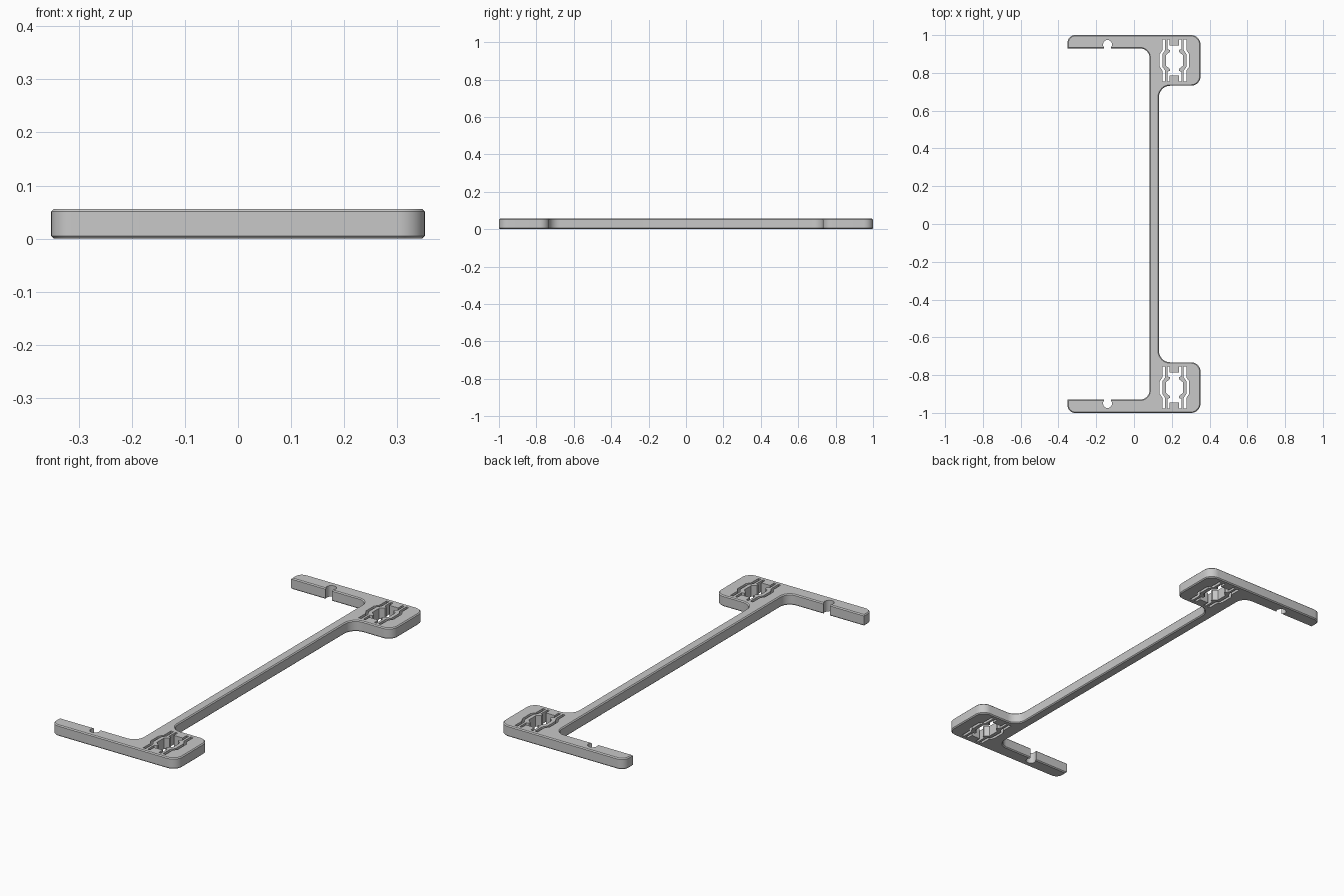
import bpy, bmesh
from math import sin, cos, pi, asin
from mathutils import Vector

cube = bpy.data.objects.get("Cube")
if cube:
    bpy.data.objects.remove(cube, do_unlink=True)

THICK, CHAMFER = 0.056, 0.005
PAD_X, PAD_Y = 0.214, 0.866


def rounded(corners, steps=8):
    """Round the right-angled corners of a closed outline."""
    out = []
    for i, (x, y, r) in enumerate(corners):
        b = Vector((x, y))
        if r == 0:
            out.append(b)
            continue
        u = (Vector(corners[i - 1][:2]) - b).normalized()
        w = (Vector(corners[(i + 1) % len(corners)][:2]) - b).normalized()
        for k in range(steps + 1):
            t = k / steps * pi / 2
            out.append(b + r * (u + w) - r * (u * sin(t) + w * cos(t)))
    return out


def inset(outline, d):
    """Move every side of a clockwise outline inwards by d."""
    out = []
    for i, p in enumerate(outline):
        e0 = (p - outline[i - 1]).normalized()
        e1 = (outline[(i + 1) % len(outline)] - p).normalized()
        n0, n1 = Vector((e0.y, -e0.x)), Vector((e1.y, -e1.x))
        out.append(p + (n0 + n1) * d / (1 + n0.dot(n1)))
    return out


def loft(bm, layers):
    """Add a closed solid through (outline, height) layers."""
    rings = [[bm.verts.new((p[0], p[1], z)) for p in pts] for pts, z in layers]
    faces = [bm.faces.new(rings[0]), bm.faces.new(rings[-1])]
    for lo, hi in zip(rings, rings[1:]):
        for i in range(len(lo)):
            faces.append(bm.faces.new((lo[i - 1], lo[i], hi[i], hi[i - 1])))
    bmesh.ops.recalc_face_normals(bm, faces=faces)


def make_object(name, bm):
    mesh = bpy.data.meshes.new(name)
    bm.to_mesh(mesh)
    bm.free()
    ob = bpy.data.objects.new(name, mesh)
    bpy.context.collection.objects.link(ob)
    return ob


# Half outline of the bracket, mirrored front to back, with chamfered rims
half = [(0.082, 0.93, 0.05), (-0.352, 0.93, 0), (-0.352, 1, 0.04),
        (0.352, 1, 0.05), (0.352, 0.732, 0.05), (0.132, 0.732, 0.06)]
full = rounded(half + [(x, -y, r) for x, y, r in reversed(half)])
small = inset(full, CHAMFER)
bm = bmesh.new()
loft(bm, [(small, 0), (full, CHAMFER), (full, THICK - CHAMFER), (small, THICK)])
bracket = make_object("bracket_frame", bm)

# Keyhole notch in the inner edge of each arm
nx, ny, nr, neck = -0.14, 0.95, 0.024, 0.018
a = asin(neck / nr)
notch = [(nx + neck, 0.9)]
for k in range(17):
    t = a + (2 * pi - 2 * a) * k / 16
    notch.append((nx + nr * sin(t), ny - nr * cos(t)))
notch.append((nx - neck, 0.9))

# Spring clip openings: a centre hole with end tabs, and wavy outer slits
quarter = [(0.025, 0.08), (0.025, 0.112), (0.037, 0.112),
           (0.037, 0.06), (0.024, 0.055), (0.024, 0.045), (0.045, 0.028)]
right_side = quarter + [(u, -v) for u, v in reversed(quarter)]
centre = right_side + [(-u, v) for u, v in reversed(right_side)]
path = [(0.056, -0.112), (0.056, -0.055), (0.071, -0.033),
        (0.071, 0.033), (0.056, 0.055), (0.056, 0.112)]
slit = [(u + 0.007, v) for u, v in path] + [(u - 0.007, v) for u, v in reversed(path)]

bm = bmesh.new()
for end in (1, -1):
    cuts = [[(PAD_X + u, end * PAD_Y + v) for u, v in shape]
            for shape in (centre, slit, [(-u, v) for u, v in slit])]
    cuts.append([(x, end * y) for x, y in notch])
    for cut in cuts:
        loft(bm, [(cut, -0.05), (cut, 0.1)])
cutter = make_object("opening_cutter", bm)
cutter.hide_render = True

mod = bracket.modifiers.new("openings", 'BOOLEAN')
mod.operation = 'DIFFERENCE'
mod.solver = 'EXACT'
mod.object = cutter
bpy.ops.object.select_all(action='DESELECT')
bracket.select_set(True)
bpy.context.view_layer.objects.active = bracket
bpy.ops.object.modifier_apply(modifier=mod.name)
bpy.data.objects.remove(cutter, do_unlink=True)

# Single grey plastic
grey = bpy.data.materials.new("grey_plastic")
grey.use_nodes = True
colour = (0.58, 0.58, 0.58, 1)
grey.diffuse_color = colour
grey.node_tree.nodes["Principled BSDF"].inputs["Base Color"].default_value = colour
bracket.data.materials.clear()
bracket.data.materials.append(grey)
bpy.ops.object.shade_smooth_by_angle(angle=pi / 6)
